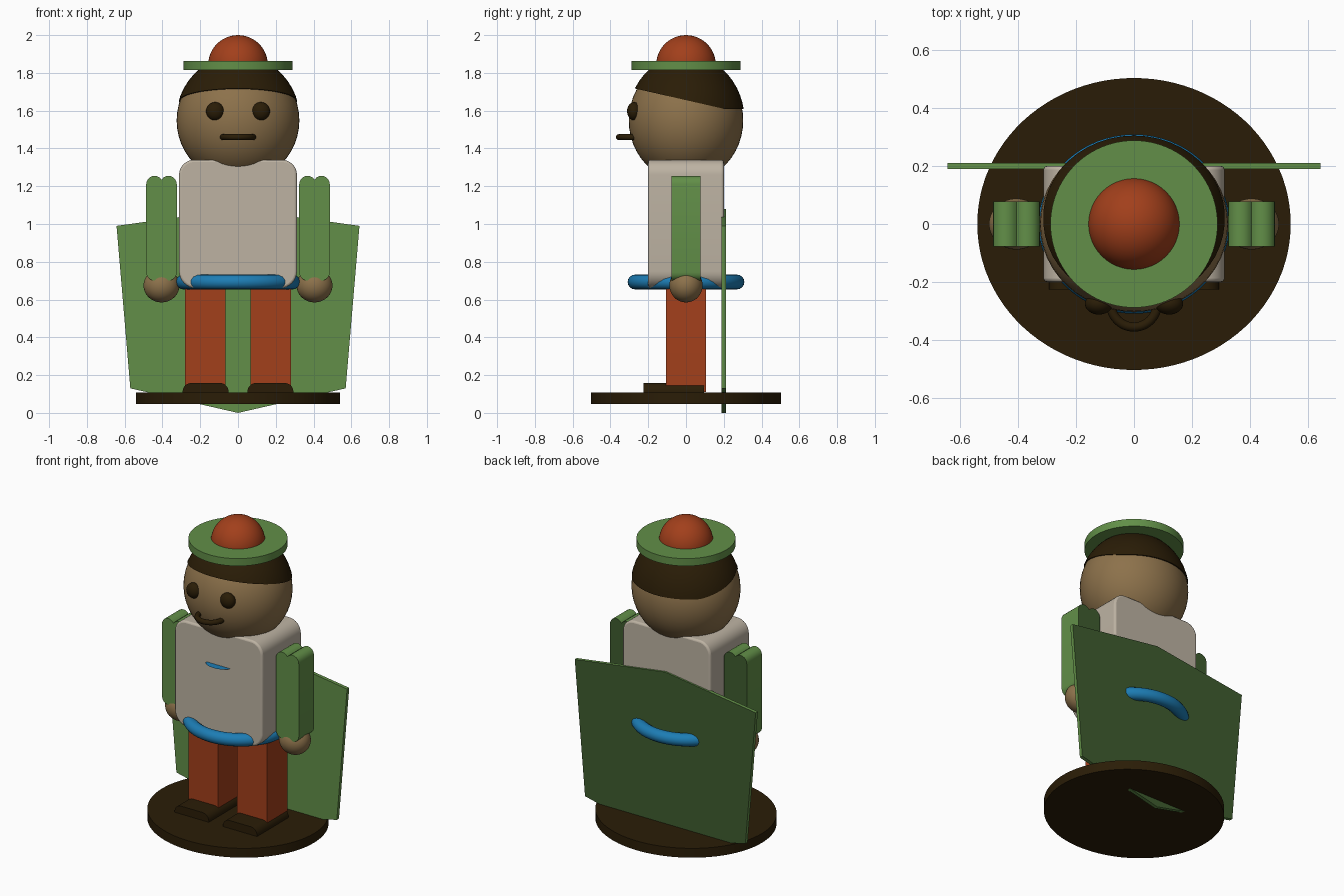
import bpy, bmesh, math
from mathutils import Vector

if "Cube" in bpy.data.objects:
    bpy.data.objects.remove(bpy.data.objects["Cube"])


def material(name, rgb):
    m = bpy.data.materials.new(name)
    m.diffuse_color = (*rgb, 1)
    m.use_nodes = True
    m.node_tree.nodes["Principled BSDF"].inputs["Base Color"].default_value = m.diffuse_color
    return m


GREEN = material("green", (0.122, 0.275, 0.065))
DARK_GREEN = material("dark green", (0.05, 0.11, 0.028))
RED = material("brick red", (0.36, 0.05, 0.011))
BLUE = material("blue", (0.012, 0.205, 0.46))
SKIN = material("tan", (0.265, 0.167, 0.07))
BROWN = material("dark brown", (0.023, 0.012, 0.002))
CREAM = material("cream", (0.51, 0.45, 0.365))


def finish(bm, name, mat, smooth=True):
    bmesh.ops.recalc_face_normals(bm, faces=bm.faces)
    me = bpy.data.meshes.new(name)
    bm.to_mesh(me)
    bm.free()
    ob = bpy.data.objects.new(name, me)
    bpy.context.collection.objects.link(ob)
    me.materials.append(mat)
    if smooth:
        bpy.ops.object.select_all(action='DESELECT')
        ob.select_set(True)
        bpy.context.view_layer.objects.active = ob
        bpy.ops.object.shade_smooth_by_angle(angle=math.radians(35))
    return ob


def prism(name, mat, pts, y0, y1, back=None):
    """Extrude an x-z outline from y0 to y1, with an optional back colour."""
    bm = bmesh.new()
    f = bm.faces.new([bm.verts.new((x, y0, z)) for x, z in pts])
    ext = bmesh.ops.extrude_face_region(bm, geom=[f])['geom']
    verts = [v for v in ext if isinstance(v, bmesh.types.BMVert)]
    bmesh.ops.translate(bm, verts=verts, vec=(0, y1 - y0, 0))
    if not any(len(g.verts) == len(pts) and g.calc_center_median().y < y0 + 1e-5
               for g in bm.faces):
        bm.faces.new([v for v in bm.verts if v not in verts])
    ob = finish(bm, name, mat)
    if back:
        ob.data.materials.append(back)
        for p in ob.data.polygons:
            p.material_index = int(p.normal.y > 0.9)
    return ob


def arc(cx, cz, r, a0, a1, n=8):
    angles = [math.radians(a0 + (a1 - a0) * i / n) for i in range(n + 1)]
    return [(cx + r * math.cos(a), cz + r * math.sin(a)) for a in angles]


def rounded(x0, x1, z0, z1, top, bottom):
    """Rounded rectangle outline with separate top and bottom radii."""
    pts = arc(x1 - top, z1 - top, top, 0, 90) + arc(x0 + top, z1 - top, top, 90, 180)
    if bottom:
        return pts + arc(x0 + bottom, z0 + bottom, bottom, 180, 270) \
            + arc(x1 - bottom, z0 + bottom, bottom, 270, 360)
    return pts + [(x0, z0), (x1, z0)]


def ball(name, mat, loc, radii, cuts=()):
    """Ellipsoid, trimmed by planes given as (point, normal of the removed side)."""
    bm = bmesh.new()
    bmesh.ops.create_uvsphere(bm, u_segments=48, v_segments=24, radius=1)
    for v in bm.verts:
        v.co = Vector([c * r + o for c, r, o in zip(v.co, radii, loc)])
    for point, normal in cuts:
        geom = bm.verts[:] + bm.edges[:] + bm.faces[:]
        bmesh.ops.bisect_plane(bm, geom=geom, plane_co=point, plane_no=normal,
                               clear_outer=True)
        bmesh.ops.holes_fill(bm, edges=[e for e in bm.edges if e.is_boundary])
    return finish(bm, name, mat)


def disc(name, mat, rx, ry, z0, z1):
    bm = bmesh.new()
    bmesh.ops.create_cone(bm, cap_ends=True, segments=96, radius1=1, radius2=1, depth=1)
    for v in bm.verts:
        v.co = (v.co.x * rx, v.co.y * ry, z1 if v.co.z > 0 else z0)
    return finish(bm, name, mat)


def ring(name, mat, loc, rx, ry, tube, a0=0, a1=360, n=64, m=16):
    """Horizontal torus or part of one."""
    bm = bmesh.new()
    closed = a1 - a0 == 360
    loops = []
    for i in range(n if closed else n + 1):
        a = math.radians(a0 + (a1 - a0) * i / n)
        loops.append([bm.verts.new((loc[0] + math.cos(a) * (rx + tube * math.cos(t)),
                                    loc[1] + math.sin(a) * (ry + tube * math.cos(t)),
                                    loc[2] + tube * math.sin(t)))
                      for t in [2 * math.pi * j / m for j in range(m)]])
    for i in range(n):
        p, q = loops[i], loops[(i + 1) % len(loops)]
        for j in range(m):
            k = (j + 1) % m
            bm.faces.new((p[j], p[k], q[k], q[j]))
    if not closed:
        bm.faces.new(loops[0])
        bm.faces.new(loops[-1])
    return finish(bm, name, mat)


# Stand and cape panel with a darker back
disc("stand", BROWN, 0.54, 0.503, 0.047, 0.107)
prism("cape", GREEN, [(-0.643, 0.99), (-0.57, 0.13), (0, 0.0), (0.57, 0.13),
                      (0.643, 0.99), (0, 1.08)], 0.189, 0.211, DARK_GREEN)

# Torso with softened rims, and belt
torso = prism("torso", CREAM, rounded(-0.312, 0.312, 0.66, 1.34, 0.08, 0.09), -0.2, 0.2)
bevel = torso.modifiers.new("soft_rim", 'BEVEL')
bevel.width, bevel.segments = 0.012, 3
ring("belt", BLUE, (0, 0, 0.693), 0.29, 0.27, 0.039)

# Thin crescent trim standing out of the chest
trim = bmesh.new()
trim.faces.new([trim.verts.new((0.085 * math.cos(a), -0.197 + 0.05 * math.sin(a), 1.12))
                for a in [math.pi + math.pi * i / 16 for i in range(17)]])
bmesh.ops.solidify(trim, geom=trim.faces[:], thickness=0.003)
finish(trim, "chest_trim", BLUE)

for side, s in (("left", 1), ("right", -1)):
    # Legs and shoes
    lo, hi = sorted((0.067 * s, 0.28 * s))
    prism(side + "_leg", RED, rounded(lo, hi, 0.11, 0.67, 0.015, 0), -0.105, 0.105)
    lo, hi = sorted((0.05 * s, 0.293 * s))
    prism(side + "_shoe", BROWN, rounded(lo, hi, 0.1, 0.158, 0.045, 0), -0.225, 0.095)
    # Arm with a double-lobed shoulder and cuff
    c, r, d = 0.405 * s, 0.044, 0.037
    outline = (arc(c + d, 1.211, r, 0, 147) + arc(c - d, 1.211, r, 33, 180)[1:]
               + arc(c - d, 0.744, r, 180, 327) + arc(c + d, 0.744, r, 213, 360)[1:])
    prism(side + "_arm", GREEN, outline, -0.077, 0.077, DARK_GREEN)
    ball(side + "_hand", SKIN, (c, 0, 0.675), (0.095, 0.088, 0.09))
    # Eyes
    ball(side + "_eye", BROWN, (0.121 * s, -0.275, 1.597), (0.048, 0.037, 0.048))

# Head, hair cap and curved mouth
ball("head", SKIN, (0, 0, 1.548), (0.325, 0.303, 0.325))
ball("hair", BROWN, (0, 0, 1.55), (0.329, 0.31, 0.345),
     [((0, 0, 1.61), (0, 0, -1)), ((0, 0.2, 1.61), (0, -0.105, -0.46))])
ring("mouth", BROWN, (0, -0.275, 1.46), 0.08, 0.08, 0.016, 180, 360, 24, 12)

# Hat
disc("hat_brim", GREEN, 0.288, 0.288, 1.815, 1.863)
ball("hat_crown", RED, (0, 0, 1.842), (0.158, 0.158, 0.158),
     [((0, 0, 1.83), (0, 0, -1))])
